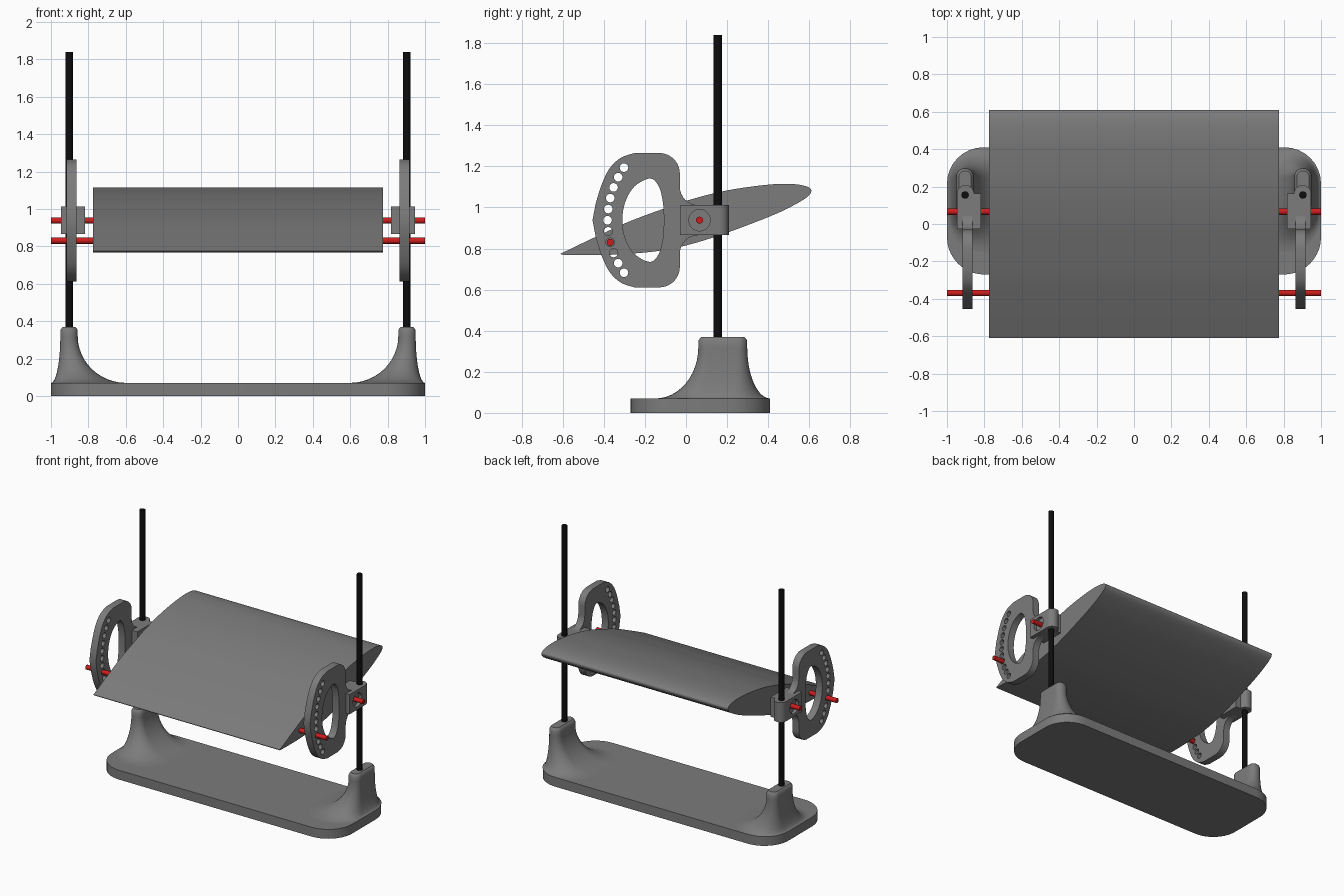
import bpy, bmesh, math
from mathutils import Matrix, Vector

if "Cube" in bpy.data.objects:
    bpy.data.objects.remove(bpy.data.objects["Cube"])


def material(name, rgb):
    m = bpy.data.materials.new(name)
    m.diffuse_color = (*rgb, 1)
    m.use_nodes = True
    m.node_tree.nodes["Principled BSDF"].inputs["Base Color"].default_value = m.diffuse_color
    return m


GREY = material("grey plastic", (0.2, 0.2, 0.2))
BLACK = material("black rod", (0.004, 0.004, 0.004))
RED = material("red pin", (0.62, 0.012, 0.012))

# local x, y, depth -> world y, z, x
SIDEWAYS = Matrix(((0, 0, 1, 0), (1, 0, 0, 0), (0, 1, 0, 0), (0, 0, 0, 1)))


def finish(name, mesh, mat, mirror=False, angle=35):
    mesh.materials.clear()
    mesh.materials.append(mat)
    ob = bpy.data.objects.new(name, mesh)
    bpy.context.collection.objects.link(ob)
    bpy.ops.object.select_all(action='DESELECT')
    ob.select_set(True)
    bpy.context.view_layer.objects.active = ob
    bpy.ops.object.shade_smooth_by_angle(angle=math.radians(angle))
    if mirror:
        ob.modifiers.new("Mirror", 'MIRROR').use_mirror_merge = False
    return ob


def baked(ob):
    dg = bpy.context.evaluated_depsgraph_get()
    mesh = bpy.data.meshes.new_from_object(ob.evaluated_get(dg))
    bpy.data.objects.remove(ob)
    return mesh


def prism(loops, lo, hi, matrix=Matrix()):
    """Extrude a 2D outline (first loop) with holes (other loops)."""
    cu = bpy.data.curves.new("outline", 'CURVE')
    cu.dimensions, cu.fill_mode, cu.extrude = '2D', 'BOTH', (hi - lo) / 2
    for loop in loops:
        sp = cu.splines.new('POLY')
        sp.points.add(len(loop) - 1)
        for p, (x, y) in zip(sp.points, loop):
            p.co = (x, y, 0, 1)
        sp.use_cyclic_u = True
    ob = bpy.data.objects.new("outline", cu)
    bpy.context.collection.objects.link(ob)
    bpy.context.view_layer.update()
    mesh = baked(ob)
    mesh.transform(matrix @ Matrix.Translation((0, 0, (lo + hi) / 2)))
    bm = bmesh.new()
    bm.from_mesh(mesh)
    bmesh.ops.remove_doubles(bm, verts=bm.verts, dist=1e-5)
    bmesh.ops.recalc_face_normals(bm, faces=bm.faces)
    bm.to_mesh(mesh)
    bm.free()
    return mesh


def arc(cx, cy, r, a0, a1, n):
    return [(cx + r * math.cos(math.radians(a0 + (a1 - a0) * i / n)),
             cy + r * math.sin(math.radians(a0 + (a1 - a0) * i / n))) for i in range(n + 1)]


def circle(cx, cy, r, n=24):
    return arc(cx, cy, r, 0, 360, n)[:-1]


def rounded(x0, x1, y0, y1, r, n=10):
    return (arc(x1 - r, y1 - r, r, 0, 90, n) + arc(x0 + r, y1 - r, r, 90, 180, n)
            + arc(x0 + r, y0 + r, r, 180, 270, n) + arc(x1 - r, y0 + r, r, 270, 360, n))


def smooth(pts, n=6, closed=False):
    """Catmull-Rom curve through the points."""
    p = [Vector(q) for q in pts]
    p = [p[-1]] + p + p[:2] if closed else [p[0]] + p + [p[-1]]
    out = []
    for a, b, c, d in zip(p, p[1:], p[2:], p[3:]):
        for i in range(n):
            t = i / n
            out.append(tuple(0.5 * (2 * b + (c - a) * t + (2 * a - 5 * b + 4 * c - d) * t * t
                                    + (3 * b - a - 3 * c + d) * t ** 3)))
    return out if closed else out + [tuple(pts[-1])]


# Base slab
finish("base", prism([rounded(-1, 1, -0.27, 0.41, 0.2)], 0, 0.07), GREY)

# Flared posts: stacked rounded sections
sections = []
for i in range(13):
    h = 1 - math.cos(math.pi / 2 * i / 12)
    f = 1 - math.sin(math.pi / 2 * i / 12)
    sections.append((0.07 + 0.25 * h, f))
sections.append((0.35, 0))
bm = bmesh.new()
rings = []
for z, f in sections + [(0.363, -1), (0.37, -2)]:
    g, inset = max(f, 0), 0.007 * max(-f, 0)
    loop = rounded(0.857 - 0.26 * g + inset, 0.95 + 0.05 * g - inset,
                   0.06 - 0.21 * g + inset, 0.298 + 0.112 * g - inset,
                   0.045 + 0.15 * g - inset, 8)
    rings.append([bm.verts.new((x, y, z)) for x, y in loop])
for a, b in zip(rings, rings[1:]):
    for i in range(len(a)):
        j = (i + 1) % len(a)
        bm.faces.new((a[i], a[j], b[j], b[i]))
bm.faces.new(rings[-1])
bm.faces.new(rings[0][::-1])
mesh = bpy.data.meshes.new("post")
bm.to_mesh(mesh)
bm.free()
finish("flared_post", mesh, GREY, True)

# Upright rods
finish("upright_rod", prism([circle(0.903, 0.155, 0.02, 16)], 0.3, 1.84), BLACK, True)

# Wing section
top = [(-0.61, 0.775), (-0.45, 0.852), (-0.28, 0.93), (-0.12, 0.99), (0.02, 1.038),
       (0.2, 1.083), (0.4, 1.111), (0.52, 1.114), (0.59, 1.101), (0.61, 1.08)]
under = [(0.585, 1.047), (0.5, 0.998), (0.4, 0.953), (0.2, 0.877), (0.03, 0.823),
         (-0.12, 0.79), (-0.3, 0.773), (-0.45, 0.768), (-0.608, 0.77)]
finish("wing", prism([smooth(top + under)], -0.775, 0.775, SIDEWAYS), GREY)

# Angle plates with adjustment holes, mirrored about the pivot height
PY, PZ = 0.066, 0.938
half = (arc(-0.13, PZ + 0.227, 0.1, 0, 90, 10)
        + smooth([(-0.25, PZ + 0.327), (-0.315, PZ + 0.305), (-0.37, PZ + 0.255),
                  (-0.41, PZ + 0.175), (-0.44, PZ + 0.08)], 4))
neck = [(0.06, PZ + 0.073)] + arc(0.06, PZ + 0.163, 0.09, 270, 180, 8)
half = neck + half
outline = half + [(-0.455, PZ)] + [(y, 2 * PZ - z) for y, z in reversed(half)]
slot_top = [(-0.295, 0.09), (-0.25, 0.165), (-0.175, 0.203), (-0.133, 0.165), (-0.113, 0.09)]
slot = ([(-0.31, PZ)] + [(y, PZ + z) for y, z in slot_top] + [(-0.108, PZ)]
        + [(y, PZ - z) for y, z in reversed(slot_top)])
holes = []
for i in range(-5, 6):
    a = math.radians(180 + 6.96 * i)
    holes.append(circle(PY + 0.448 * math.cos(a), PZ + 0.448 * math.sin(a), 0.021, 16))
finish("angle_plate", prism([outline, smooth(slot, 6, True)] + holes, 0.863, 0.917, SIDEWAYS),
       GREY, True)

# Rod clamps with a counterbore round the pivot
clamp_outline = ([(0.818, -0.028), (0.947, -0.028)] + arc(0.9015, 0.163, 0.0455, 0, 180, 14)
                 + [(0.818, 0.163)])
block = finish("clamp_block", prism([clamp_outline], 0.865, 1.013), GREY)
cutter = finish("bore_cutter", prism([circle(PY, PZ, 0.052, 32)], 0.922, 1.1, SIDEWAYS), GREY)
cutter.hide_render = True
cut = block.modifiers.new("Bore", 'BOOLEAN')
cut.operation, cut.object, cut.solver = 'DIFFERENCE', cutter, 'EXACT'
bpy.context.view_layer.update()
mesh = baked(block)
bpy.data.objects.remove(cutter)
finish("rod_clamp", mesh, GREY, True)

# Pivot and locking pins
a = math.radians(180 + 6.96 * 2)
lock = (PY + 0.448 * math.cos(a), PZ + 0.448 * math.sin(a))
for name, (y, z) in (("pivot_pin", (PY, PZ)), ("locking_pin", lock)):
    finish(name, prism([circle(y, z, 0.017)], 0.76, 1.0, SIDEWAYS), RED, True)
